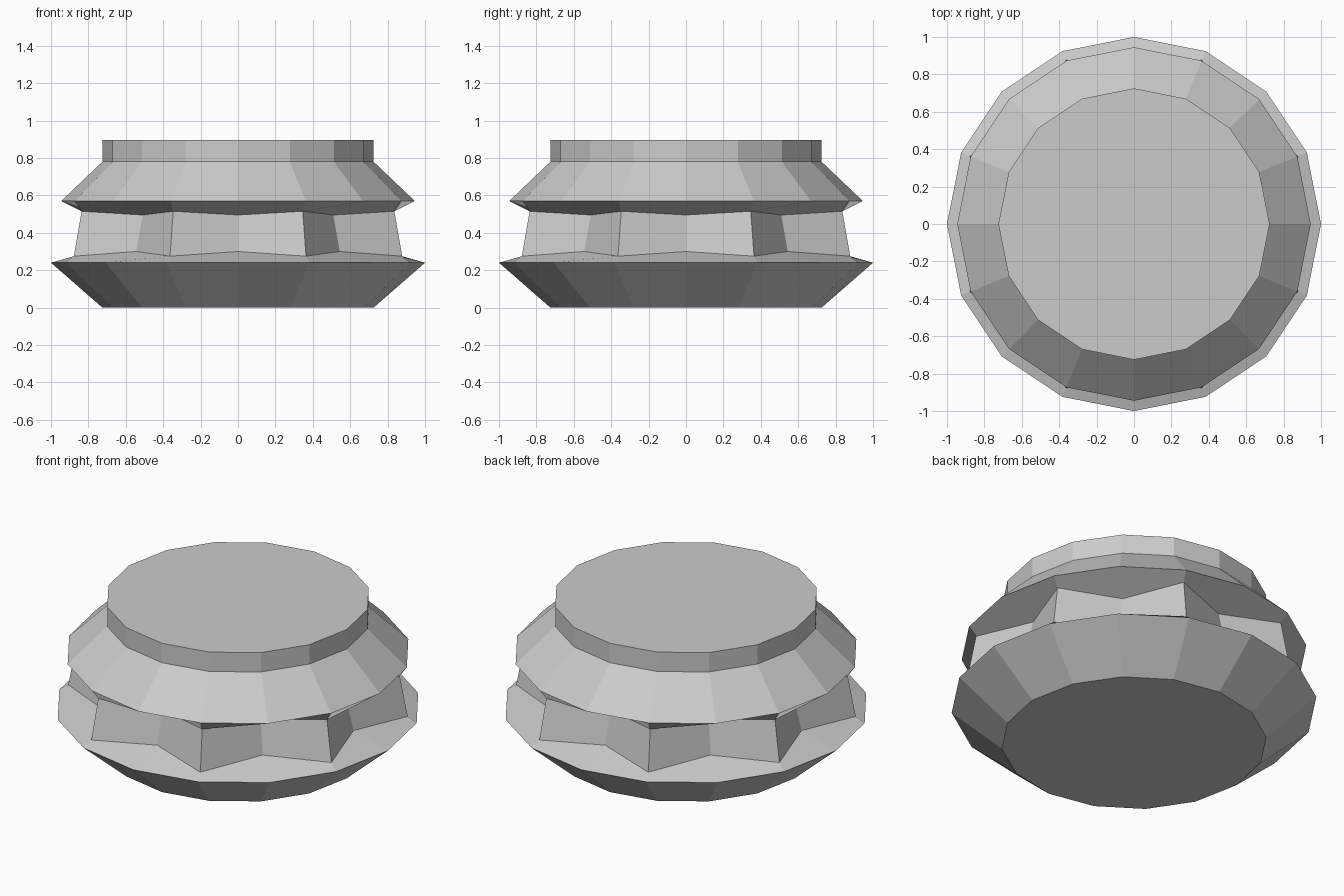
import bpy, bmesh, math

if "Cube" in bpy.data.objects:
    bpy.data.objects.remove(bpy.data.objects["Cube"])

SIDES = 16
# Profile rings from bottom to top: (even radius, even z, odd radius, odd z)
# The two waist rings alternate to make the fluted, eight-pointed grip.
RINGS = [
    (0.725, 0.00, 0.725, 0.00),
    (1.00, 0.24, 1.00, 0.24),
    (0.77, 0.30, 0.95, 0.275),
    (0.72, 0.495, 0.905, 0.515),
    (0.945, 0.57, 0.945, 0.57),
    (0.725, 0.78, 0.725, 0.78),
    (0.725, 0.897, 0.725, 0.897),
]


def ring_verts(bm, even_r, even_z, odd_r, odd_z):
    verts = []
    for i in range(SIDES):
        a = 2 * math.pi * i / SIDES
        r, z = (odd_r, odd_z) if i % 2 else (even_r, even_z)
        verts.append(bm.verts.new((r * math.cos(a), r * math.sin(a), z)))
    return verts


bm = bmesh.new()
rings = [ring_verts(bm, *r) for r in RINGS]

# Side walls
for low, high in zip(rings, rings[1:]):
    for i in range(SIDES):
        j = (i + 1) % SIDES
        bm.faces.new((low[i], low[j], high[j], high[i]))

# Bottom and top caps
bm.faces.new(list(reversed(rings[0])))
bm.faces.new(rings[-1])
bmesh.ops.recalc_face_normals(bm, faces=bm.faces[:])

mesh = bpy.data.meshes.new("fluted_cap")
bm.to_mesh(mesh)
bm.free()
cap = bpy.data.objects.new("fluted_cap", mesh)
bpy.context.collection.objects.link(cap)
